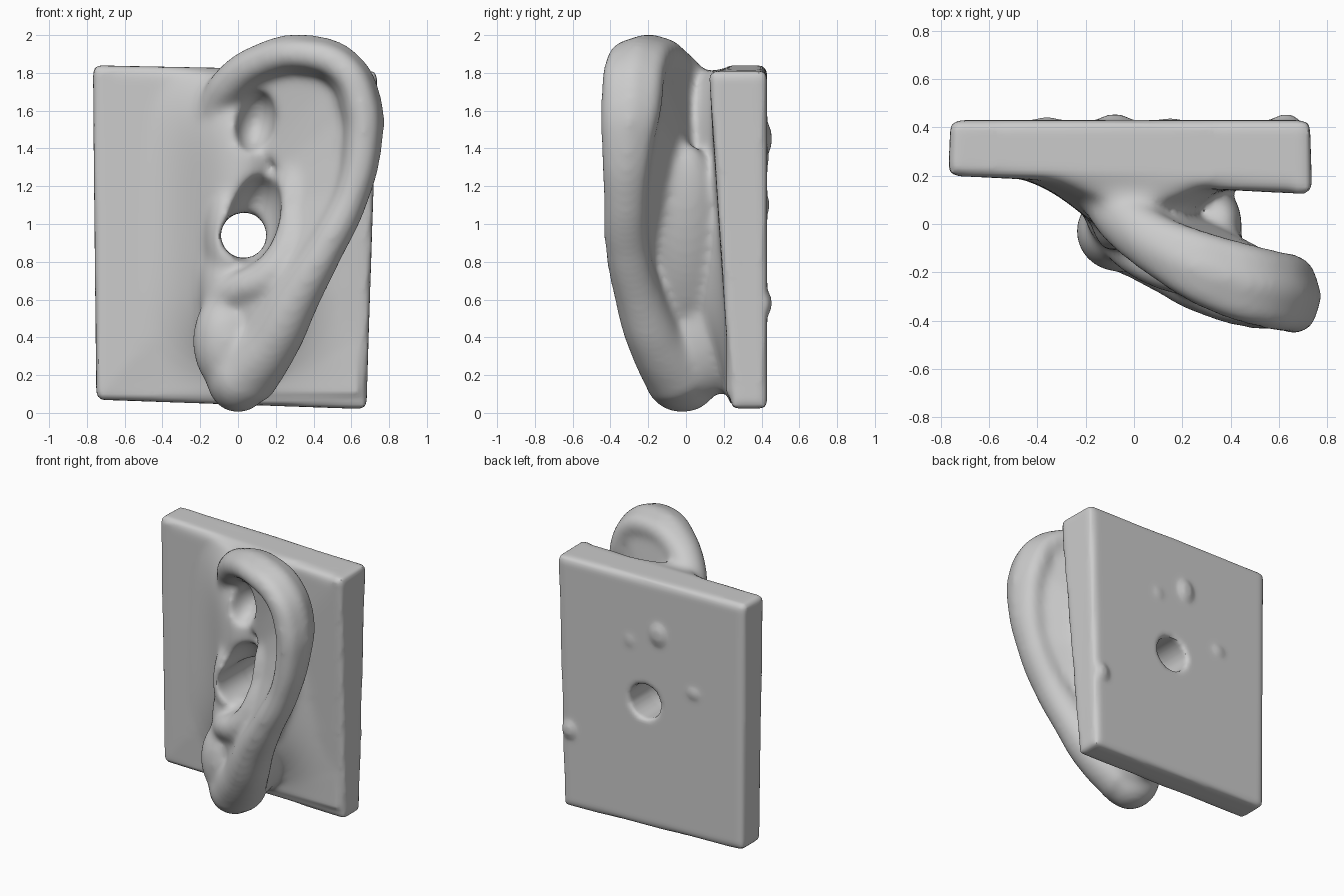
import bpy, bmesh, math
from mathutils import Vector

if "Cube" in bpy.data.objects:
    bpy.data.objects.remove(bpy.data.objects["Cube"])

parts = []


def mesh_object(name, verts, faces):
    me = bpy.data.meshes.new(name)
    me.from_pydata(verts, [], faces)
    bm = bmesh.new()
    bm.from_mesh(me)
    bmesh.ops.recalc_face_normals(bm, faces=bm.faces)
    bm.to_mesh(me)
    bm.free()
    ob = bpy.data.objects.new(name, me)
    bpy.context.collection.objects.link(ob)
    return ob


def apply_all(ob):
    bpy.ops.object.select_all(action='DESELECT')
    ob.select_set(True)
    bpy.context.view_layer.objects.active = ob
    bpy.ops.object.convert(target='MESH')
    return bpy.context.view_layer.objects.active


def ball(name, loc, scale, rot=(0, 0, 0)):
    bpy.ops.mesh.primitive_uv_sphere_add(segments=32, ring_count=20, radius=1, location=loc, rotation=rot)
    ob = bpy.context.object
    ob.name = name
    ob.scale = scale
    return ob


def tube(name, pts):
    cu = bpy.data.curves.new(name, 'CURVE')
    cu.dimensions = '3D'
    cu.bevel_depth = 1.0
    cu.bevel_resolution = 6
    cu.resolution_u = 8
    cu.use_fill_caps = True
    sp = cu.splines.new('BEZIER')
    sp.bezier_points.add(len(pts) - 1)
    for bp, (x, y, z, r) in zip(sp.bezier_points, pts):
        bp.co = (x, y, z)
        bp.radius = r
        bp.handle_left_type = bp.handle_right_type = 'AUTO'
    ob = bpy.data.objects.new(name, cu)
    bpy.context.collection.objects.link(ob)
    return apply_all(ob)


# Backing plate: slightly irregular slab
plate = mesh_object("plate", [
    (-.75, .21, .07), (.68, .24, .02), (.74, .12, 1.81), (-.77, .20, 1.84),
    (-.75, .43, .07), (.68, .43, .02), (.73, .43, 1.81), (-.76, .43, 1.84)],
    [(0, 1, 2, 3), (4, 5, 6, 7), (0, 1, 5, 4), (1, 2, 6, 5), (2, 3, 7, 6), (3, 0, 4, 7)])
bev = plate.modifiers.new("bevel", 'BEVEL')
bev.width, bev.segments = .03, 2
parts.append(apply_all(plate))

# Cheek and neck: skin rising out of the plate towards the ear
n = 40
verts = []
for back in (0, 1):
    for j in range(n + 1):
        for i in range(n + 1):
            x, z = -.72 + 1.36 * i / n, .10 + 1.71 * j / n
            s = .32 if x < .02 else .29
            h = .30 * math.exp(-((x - .02) / s) ** 2 - abs((z - 1.08) / .74) ** 5)
            verts.append((x, .33 if back else .215 - h, z))
N = n + 1
faces = []
for off in (0, N * N):
    faces += [(off + j * N + i, off + j * N + i + 1, off + (j + 1) * N + i + 1, off + (j + 1) * N + i)
              for j in range(n) for i in range(n)]
edge = ([i for i in range(n)] + [j * N + n for j in range(n)]
        + [n * N + i for i in range(n, 0, -1)] + [j * N for j in range(n, 0, -1)])
for a, b in zip(edge, edge[1:] + edge[:1]):
    faces.append((a, b, b + N * N, a + N * N))
parts.append(mesh_object("cheek_and_neck", verts, faces))

# Rim of the ear, from its root over the top and down to the lobe;
# front, middle and back strands make its section deeper than wide
rim = [(-.15, .13, 1.55, .09), (-.05, .02, 1.73, .10), (.13, -.11, 1.86, .09), (.35, -.21, 1.90, .09),
       (.56, -.27, 1.82, .095), (.655, -.29, 1.62, .10), (.66, -.31, 1.42, .095), (.60, -.32, 1.15, .09),
       (.46, -.31, .87, .10), (.31, -.25, .62, .13), (.18, -.16, .38, .15), (.02, -.03, .19, .19)]
depth = [0, .02, .05, .08, .08, .07, .05, .03, .02, 0, 0, 0]
for name, sign in (("rim_front", -1), ("rim_middle", 0), ("rim_back", 1)):
    parts.append(tube(name, [(x, y + sign * d, z, r + .2 * d - abs(sign) * .3 * d)
                             for (x, y, z, r), d in zip(rim, depth)]))

# Sheet between the rim and the edge of the bowl
inner = [(-.03, .10, 1.40), (.0, .08, 1.42), (.06, .05, 1.44), (.13, .02, 1.40), (.20, -.01, 1.35), (.24, -.02, 1.28),
         (.26, -.04, 1.20), (.27, -.07, 1.10), (.26, -.12, .98), (.17, -.16, .80), (.05, -.12, .66), (-.05, -.05, .5)]
push = [.04, .05, .06, .07, .07, .05, .03, 0, -.02, -.03, -.03, 0]
steps = 8
verts, faces = [], []
for r, p, d in zip(rim, inner, push):
    a, b = Vector((r[0], r[1] + d, r[2])), Vector(p)
    verts += [a.lerp(b, k / steps) for k in range(steps + 1)]
W = steps + 1
for i in range(len(rim) - 1):
    faces += [(i * W + k, i * W + k + 1, (i + 1) * W + k + 1, (i + 1) * W + k) for k in range(steps)]
sheet = mesh_object("ear_sheet", verts, faces)
sol = sheet.modifiers.new("thickness", 'SOLIDIFY')
sol.thickness, sol.offset = .13, 0
parts.append(apply_all(sheet))

# Lip around the bowl, lobe, front flap, ear back and small bumps
parts.append(tube("bowl_lip", [(.24, -.02, 1.25, .07), (.29, -.11, 1.08, .08), (.28, -.18, .92, .09),
                               (.17, -.19, .73, .10), (.0, -.12, .65, .09), (-.10, -.03, .58, .08)]))
parts += [ball("lobe", (.0, -.02, .19), (.17, .20, .19)),
          ball("lobe_front", (-.06, -.03, .38), (.18, .17, .27)),
          ball("lobe_root", (.05, .10, .44), (.20, .22, .36)),
          ball("ear_back", (.22, .0, .90), (.17, .21, .55), (0, math.radians(17), 0)),
          ball("jaw_fill", (-.07, .08, .66), (.14, .19, .30)),
          ball("front_flap", (-.05, .03, .93), (.13, .16, .30)),
          ball("inner_fold", (.02, .06, 1.33), (.12, .13, .08)),
          ball("back_bump", (-.08, .42, 1.45), (.07, .035, .09)),
          ball("back_bump", (-.36, .42, 1.10), (.06, .025, .05)),
          ball("back_bump", (.63, .42, .58), (.06, .035, .07)),
          ball("back_bump", (.15, .42, 1.35), (.05, .02, .06))]

# Fuse everything into one skin
bpy.ops.object.select_all(action='DESELECT')
for ob in parts:
    ob.select_set(True)
bpy.context.view_layer.objects.active = parts[0]
bpy.ops.object.join()
ear = bpy.context.object
ear.name = "ear_on_plate"


def remesh(ob, size):
    m = ob.modifiers.new("skin", 'REMESH')
    m.mode, m.voxel_size = 'VOXEL', size
    return apply_all(ob)


ear = remesh(ear, .018)

# Carve the bowl, the ear canal and the hollow under the upper rim
bpy.ops.mesh.primitive_cylinder_add(vertices=40, radius=.122, depth=1.4, location=(.03, .1, .94),
                                    rotation=(math.pi / 2, 0, 0))
cutters = [bpy.context.object,
           ball("bowl_cutter", (.085, -.14, 1.03), (.135, .29, .25), (0, math.radians(14), 0)),
           ball("hollow_cutter", (.09, -.12, 1.54), (.11, .20, .17), (0, math.radians(10), 0))]
cutters[0].name = "canal_cutter"
for c in cutters:
    c.hide_render = True
    m = ear.modifiers.new("carve", 'BOOLEAN')
    m.operation, m.solver, m.object = 'DIFFERENCE', 'EXACT', c
ear = apply_all(ear)
for c in cutters:
    bpy.data.objects.remove(c)
ear = remesh(ear, .018)

# Soften the ear strongly, the plate edges only a little
soft = ear.vertex_groups.new(name="soft")
soft.add([v.index for v in ear.data.vertices
          if (v.co.y < .20 and abs(v.co.x) < .66) or v.co.y < .08], 1, 'REPLACE')
for group, reps in (("soft", 20), ("", 2)):
    m = ear.modifiers.new("smooth", 'SMOOTH')
    m.factor, m.iterations, m.vertex_group = .5, reps, group
ear = apply_all(ear)
bpy.ops.object.shade_smooth_by_angle(angle=math.radians(40))
